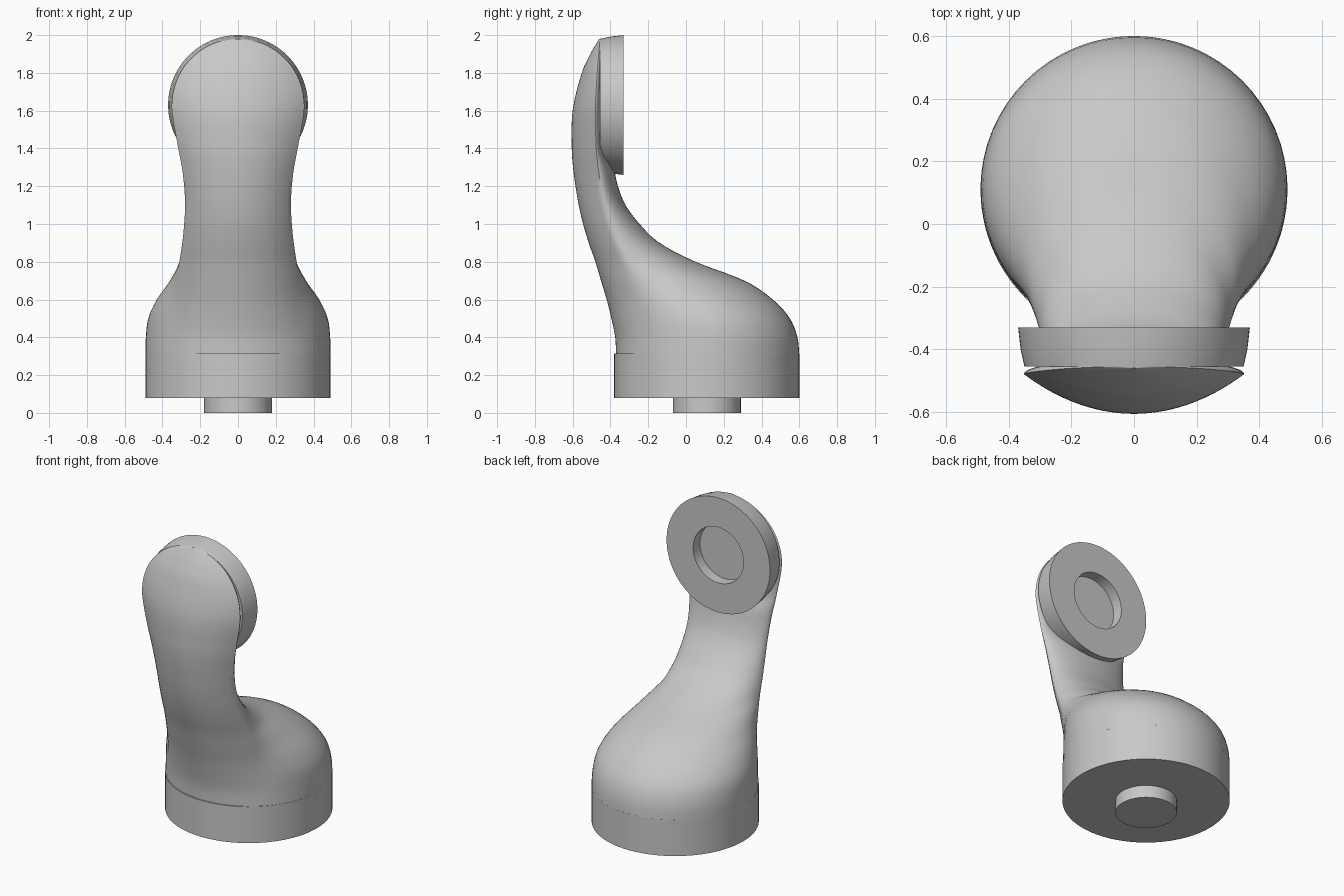
import bpy
import bmesh
import math

if "Cube" in bpy.data.objects:
    bpy.data.objects.remove(bpy.data.objects["Cube"], do_unlink=True)

grey = bpy.data.materials.new("plain_grey")
grey.use_nodes = True
GREY = (0.58, 0.58, 0.58, 1)
grey.diffuse_color = GREY
grey.node_tree.nodes["Principled BSDF"].inputs["Base Color"].default_value = GREY

BASE_Y = 0.11      # axis of the round foot
HEAD_Z = 1.63      # axis of the round head
HEAD_RIM = 0.35    # radius where the head meets its domed front
SIDES = 96


def finish(bm, name, angle):
    """Turn a bmesh into a smooth shaded, coloured object."""
    bmesh.ops.recalc_face_normals(bm, faces=bm.faces)
    mesh = bpy.data.meshes.new(name)
    bm.to_mesh(mesh)
    bm.free()
    mesh.materials.append(grey)
    obj = bpy.data.objects.new(name, mesh)
    bpy.context.collection.objects.link(obj)
    bpy.ops.object.select_all(action="DESELECT")
    obj.select_set(True)
    bpy.context.view_layer.objects.active = obj
    bpy.ops.object.shade_smooth_by_angle(angle=math.radians(angle))
    return obj


def skin(rings, name, angle):
    """Bridge closed rings of equal length and cap both ends."""
    bm = bmesh.new()
    loops = [[bm.verts.new(p) for p in ring] for ring in rings]
    for low, high in zip(loops, loops[1:]):
        count = len(low)
        for i in range(count):
            j = (i + 1) % count
            bm.faces.new((low[i], low[j], high[j], high[i]))
    bm.faces.new(loops[0])
    bm.faces.new(loops[-1])
    return finish(bm, name, angle)


def turn(profile, place, name):
    """Lathe a (radius, offset) profile; place maps it to world space."""
    angles = [math.tau * i / SIDES for i in range(SIDES)]
    rings = [[place(r * math.cos(a), r * math.sin(a), h) for a in angles]
             for r, h in profile]
    return skin(rings, name, 30)


def on_foot(u, v, h):
    return (u, BASE_Y + v, h)


def on_head(u, v, h):
    return (u, h, HEAD_Z + v)


# Body stations: height, front y, edge y, edge half width, full half width, back y
STATIONS = [
    (0.31, -0.37, -0.23, 0.35, 0.49, 0.6),
    (0.4, -0.375, -0.23, 0.345, 0.488, 0.59),
    (0.5, -0.395, -0.235, 0.34, 0.475, 0.55),
    (0.6, -0.42, -0.25, 0.33, 0.43, 0.46),
    (0.7, -0.45, -0.275, 0.322, 0.36, 0.31),
    (0.8, -0.48, -0.31, 0.31, 0.31, 0.05),
    (0.9, -0.515, -0.36, 0.295, 0.295, -0.14),
    (1, -0.545, -0.4, 0.285, 0.285, -0.245),
    (1.1, -0.568, -0.43, 0.28, 0.28, -0.32),
    (1.2, -0.585, -0.45, 0.285, 0.285, -0.36),
    (1.3, -0.598, -0.465, 0.297, 0.297, -0.385),
    (1.4, -0.605, -0.475, 0.316, 0.316, -0.43),
    (1.6, -0.6, -0.48, 0.35, 0.35, -0.43),
    (1.8, -0.552, -0.47, 0.35, 0.35, -0.43),
    (1.9, -0.507, -0.462, 0.35, 0.35, -0.43),
    (1.98, -0.46, -0.455, 0.35, 0.35, -0.43),
]


def station(z):
    """Smoothly interpolate the body measurements at a height."""
    last = len(STATIONS) - 1
    k = next((i for i in range(last) if z <= STATIONS[i + 1][0]), last - 1)
    a, b = STATIONS[k], STATIONS[k + 1]
    before, after = STATIONS[max(k - 1, 0)], STATIONS[min(k + 2, last)]
    span = b[0] - a[0]
    t = (z - a[0]) / span
    result = []
    for c in range(1, len(a)):
        m0 = (b[c] - before[c]) / (b[0] - before[0]) * span
        m1 = (after[c] - a[c]) / (after[0] - a[0]) * span
        d = b[c] - a[c]
        result.append(a[c] + t * (m0 + t * (3 * d - 2 * m0 - m1 + t * (m0 + m1 - 2 * d))))
    return result


def section(z):
    """Shallow arc across the front, elliptical sweep round the back."""
    front, edge, width, full, back = station(z)
    if z > HEAD_Z:
        width = full = math.sqrt(max(HEAD_RIM ** 2 - (z - HEAD_Z) ** 2, 0.0001))
    full = max(full, width)
    sag = max(edge - front, 0.002)
    radius = (width ** 2 + sag ** 2) / (2 * sag)
    half = []
    steps = 14
    for i in range(steps):
        x = width * i / steps
        half.append((x, front + radius - math.sqrt(radius ** 2 - x ** 2)))
    start = math.sqrt(max(1 - (width / full) ** 2, 0))
    depth = (back - edge) / (1 + start)
    first = -math.asin(start)
    steps = 24
    for i in range(steps + 1):
        a = first + (math.pi / 2 - first) * i / steps
        half.append((full * math.cos(a), back - depth + depth * math.sin(a)))
    mirrored = [(-x, y) for x, y in half[-2:0:-1]]
    return [(x, y, z) for x, y in half + mirrored]


# Curved body rising from the foot to the domed front of the head
low, high, count = STATIONS[0][0], STATIONS[-1][0], 90
heights = [low + (high - low) * math.sin(math.pi / 2 * i / count) for i in range(count + 1)]
skin([section(z) for z in heights], "curved_body", 48)

# Round foot and the peg beneath it
turn([(0.49, 0.08), (0.49, 0.315)], on_foot, "round_foot")
turn([(0.18, 0), (0.18, 0.1)], on_foot, "peg")

# Head disc with a round socket in its back
turn([(HEAD_RIM, -0.455), (0.362, -0.4), (0.37, -0.33),
      (0.18, -0.33), (0.18, -0.4)], on_head, "head_disc")
